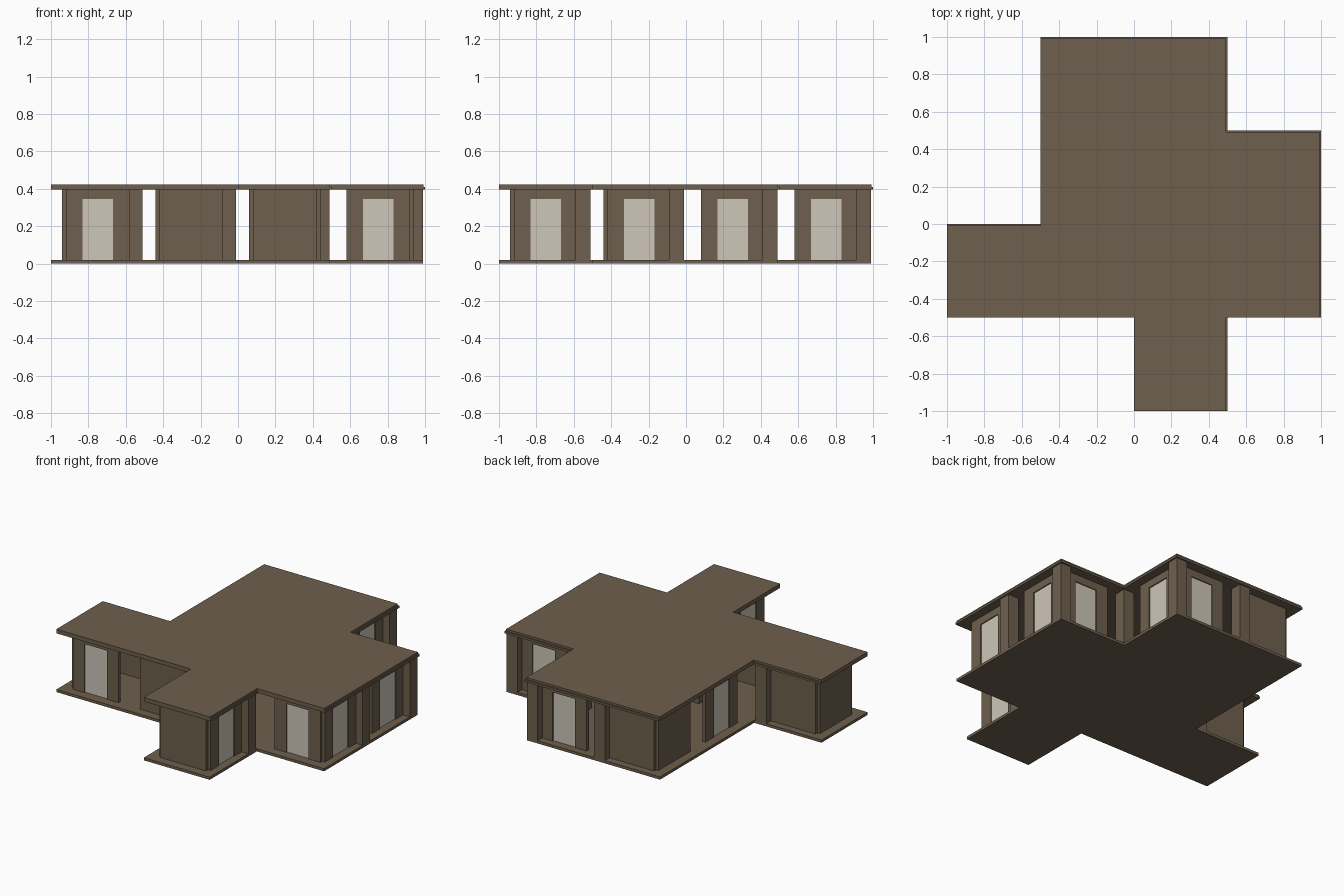
import bpy, bmesh, math
from mathutils import Matrix, Vector

cube = bpy.data.objects.get("Cube")
if cube:
    bpy.data.objects.remove(cube, do_unlink=True)


def make_material(name, rgb):
    mat = bpy.data.materials.new(name)
    mat.use_nodes = True
    color = (*rgb, 1.0)
    mat.diffuse_color = color
    mat.node_tree.nodes["Principled BSDF"].inputs["Base Color"].default_value = color
    return mat


BROWN = make_material("brown_panel", (0.155, 0.115, 0.075))
CREAM = make_material("cream_glass", (0.62, 0.57, 0.48))

CELL = 0.5
FLOOR_TOP, CEILING, SLAB, ROOF_TOP = 0.018, 0.395, 0.409, 0.423


def prism(name, points, offset, mat, matrix=Matrix()):
    """Extrude a flat outline by an offset vector, then place it."""
    bm = bmesh.new()
    face = bm.faces.new([bm.verts.new(p) for p in points])
    ext = bmesh.ops.extrude_face_region(bm, geom=[face])
    verts = [v for v in ext["geom"] if isinstance(v, bmesh.types.BMVert)]
    bmesh.ops.translate(bm, verts=verts, vec=Vector(offset))
    bmesh.ops.recalc_face_normals(bm, faces=bm.faces)
    mesh = bpy.data.meshes.new(name)
    bm.to_mesh(mesh)
    bm.free()
    mesh.materials.append(mat)
    obj = bpy.data.objects.new(name, mesh)
    obj.matrix_world = matrix
    bpy.context.collection.objects.link(obj)
    return obj


# Stepped cross-shaped plan shared by floor, ceiling and roof
PLAN = [(-1, -.5), (0, -.5), (0, -1), (.5, -1), (.5, -.5), (1, -.5),
        (1, .5), (.5, .5), (.5, 1), (-.5, 1), (-.5, 0), (-1, 0)]


def plan_slab(name, z0, z1, trim):
    # The east and north edges are trimmed back a little
    points = [(x - trim if x > 0 else x, y - trim if y >= 0 else y, z0)
              for x, y in PLAN]
    prism(name, points, (0, 0, z1 - z0), BROWN)


plan_slab("floor_slab", 0, FLOOR_TOP, 0.01)
plan_slab("ceiling_slab", CEILING, SLAB, 0.0)
plan_slab("roof_slab", SLAB, ROOF_TOP, 0.008)

# Room cells, as column and row counted from the front left corner
CELLS = [(2, 0)] + [(c, 1) for c in range(4)] \
    + [(c, 2) for c in (1, 2, 3)] + [(1, 3), (2, 3)]
SIDES = {"front": (0, -1), "right": (1, 0), "back": (0, 1), "left": (-1, 0)}
BLANK = {("front", 1, 1), ("front", 2, 0), ("back", 0, 1), ("back", 1, 3),
         ("left", 0, 1), ("left", 1, 3)}

HALF_WALL, HALF_DOOR, DOOR_TOP = 0.17, 0.0825, 0.345
WALL_Y, WALL_DEPTH = -0.19, 0.022


def wall(name, matrix, door):
    w, d = HALF_WALL, HALF_DOOR
    if door:
        outline = [(-w, FLOOR_TOP), (-d, FLOOR_TOP), (-d, DOOR_TOP), (d, DOOR_TOP),
                   (d, FLOOR_TOP), (w, FLOOR_TOP), (w, CEILING), (-w, CEILING)]
        glass = [(-d, FLOOR_TOP), (d, FLOOR_TOP), (d, DOOR_TOP), (-d, DOOR_TOP)]
        prism(name + "_glass", [(s, WALL_Y + 0.007, z) for s, z in glass],
              (0, 0.008, 0), CREAM, matrix)
    else:
        outline = [(-w, FLOOR_TOP), (w, FLOOR_TOP), (w, CEILING), (-w, CEILING)]
    prism(name + "_wall", [(s, WALL_Y, z) for s, z in outline],
          (0, WALL_DEPTH, 0), BROWN, matrix)


for col, row in CELLS:
    centre = Matrix.Translation(((col - 1.5) * CELL, (row - 1.5) * CELL, 0))

    # Square pillar in the back right corner of each cell
    a, b = 0.16, 0.24
    prism("pillar", [(a, a, FLOOR_TOP), (b, a, FLOOR_TOP),
                     (b, b, FLOOR_TOP), (a, b, FLOOR_TOP)],
          (0, 0, CEILING - FLOOR_TOP), BROWN, centre)

    # Wall or doorway on every outer side
    for turn, (side, (dx, dy)) in enumerate(SIDES.items()):
        if (col + dx, row + dy) in CELLS:
            continue
        matrix = centre @ Matrix.Rotation(turn * math.pi / 2, 4, 'Z')
        wall(side, matrix, (side, col, row) not in BLANK)
